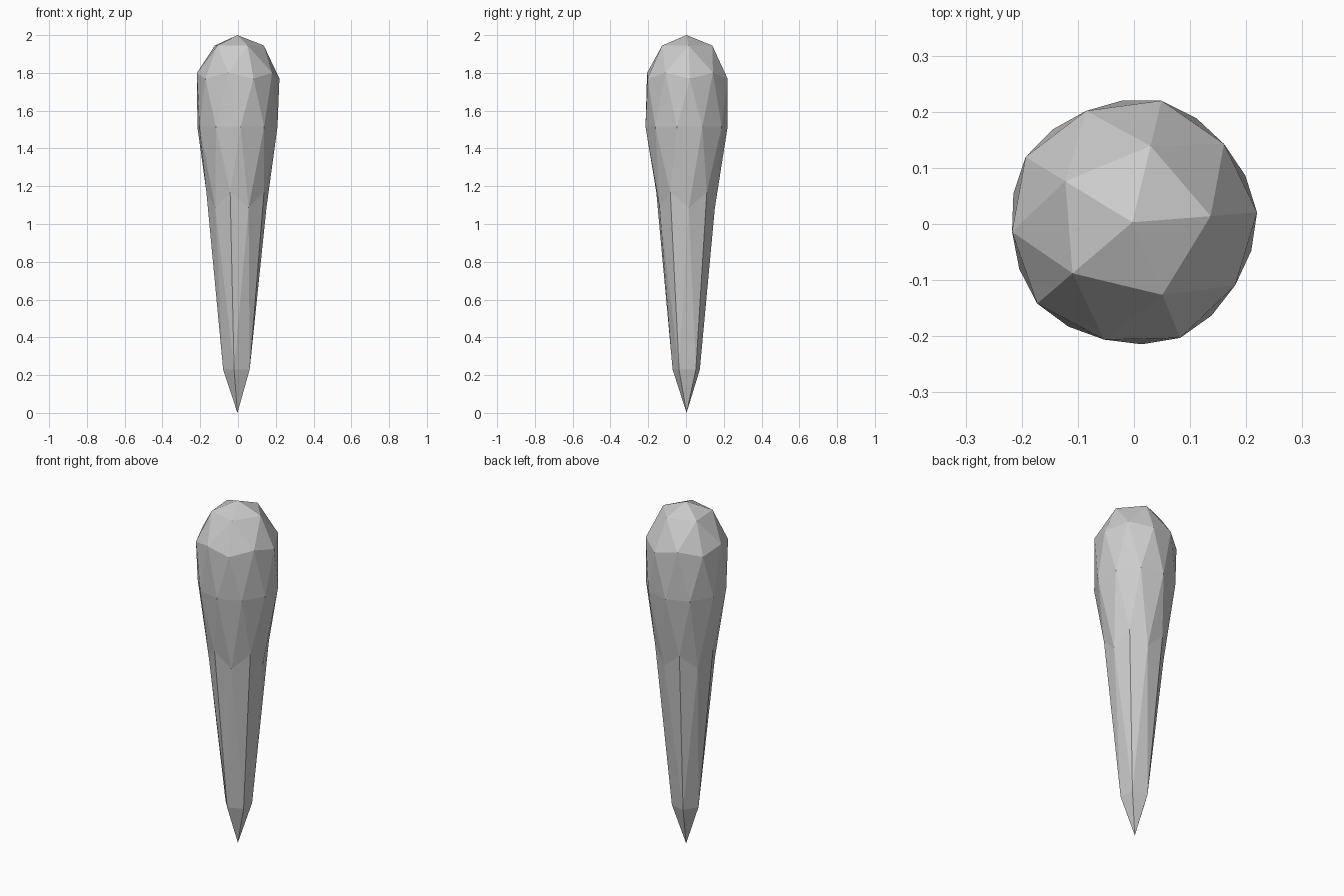
import bpy, bmesh, math

if "Cube" in bpy.data.objects:
    bpy.data.objects.remove(bpy.data.objects["Cube"])

# Stretched low-poly sphere: (source height on unit sphere, new height, new radius)
RINGS = [
    (1.0, 2.0, 0.0),
    (0.8507, 1.945, 0.14),
    (0.5257, 1.80, 0.215),
    (0.4472, 1.77, 0.223),
    (0.0, 1.515, 0.218),
    (-0.4472, 1.17, 0.165),
    (-0.5257, 1.085, 0.154),
    (-0.8507, 0.23, 0.076),
    (-1.0, 0.0, 0.0),
]
START = math.radians(4.5)      # direction of the first upper-ring corner
OFFSET_X, OFFSET_Y = -0.003, 0.003

bm = bmesh.new()
bmesh.ops.create_icosphere(bm, subdivisions=2, radius=1.0)

# Turn so that an upper-ring corner points along START
ref = next(v for v in bm.verts if abs(v.co.z - 0.8507) < 0.02)
turn = START - math.atan2(ref.co.y, ref.co.x)

# Move every ring to its place on the teardrop profile
for v in bm.verts:
    _, z, r = min(RINGS, key=lambda k: abs(k[0] - v.co.z))
    a = math.atan2(v.co.y, v.co.x) + turn
    v.co = (OFFSET_X + r * math.cos(a), OFFSET_Y + r * math.sin(a), z)

bmesh.ops.recalc_face_normals(bm, faces=bm.faces)
mesh = bpy.data.meshes.new("teardrop_body")
bm.to_mesh(mesh)
bm.free()
body = bpy.data.objects.new("teardrop_body", mesh)
bpy.context.collection.objects.link(body)
